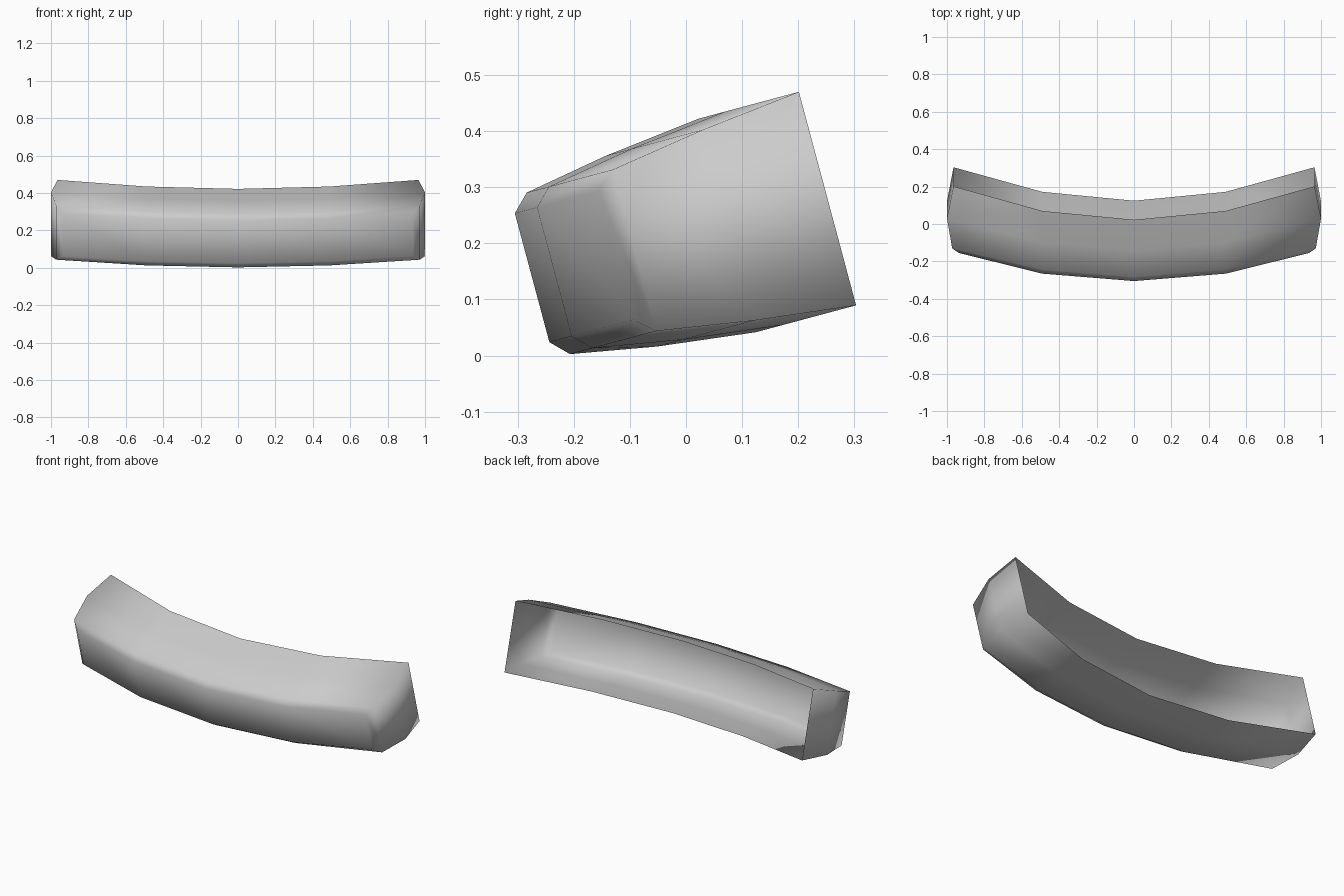
import bpy
import bmesh
from math import radians
from mathutils import Matrix

cube = bpy.data.objects.get("Cube")
if cube:
    bpy.data.objects.remove(cube, do_unlink=True)

# Plain grey finish
grey = bpy.data.materials.new("light grey")
grey.use_nodes = True
colour = (0.6, 0.6, 0.6, 1)
grey.diffuse_color = colour
grey.node_tree.nodes["Principled BSDF"].inputs["Base Color"].default_value = colour

MID_HEIGHT = 0.205
INNER_X = 0.49

# Cross loops from the open back to the front face:
# half height, depth at centre, depth part way, depth at end, end x
LOOPS = [
    (0.197, 0.131, 0.180, 0.316, 0.965),
    (0.176, -0.046, 0.001, 0.133, 1.0),
    (0.149, -0.199, -0.158, -0.040, 0.972),
    (0.119, -0.229, -0.188, -0.074, 0.935),
]


def add_loop(bm, half, centre, inner, end, end_x):
    """Closed loop: top edge left to right, then bottom edge back again."""
    row = [(-end_x, end), (-INNER_X, inner), (0, centre),
           (INNER_X, inner), (end_x, end)]
    top = [bm.verts.new((x, y, MID_HEIGHT + half)) for x, y in row]
    bottom = [bm.verts.new((x, y, MID_HEIGHT - half)) for x, y in reversed(row)]
    return top + bottom


bm = bmesh.new()
loops = [add_loop(bm, *values) for values in LOOPS]

# Top, bottom, ends and chamfer
for back, front in zip(loops, loops[1:]):
    count = len(back)
    for i in range(count):
        j = (i + 1) % count
        bm.faces.new((front[i], front[j], back[j], back[i]))

# Front face
face = loops[-1]
for i in range(len(face) // 2 - 1):
    bm.faces.new((face[i], face[-1 - i], face[-2 - i], face[i + 1]))

# Lean the whole shell back
bm.transform(Matrix.Rotation(radians(15), 4, "X"))
for f in bm.faces:
    f.smooth = True

mesh = bpy.data.meshes.new("curved_shell")
bm.to_mesh(mesh)
bm.free()
mesh.materials.append(grey)
shell = bpy.data.objects.new("curved_shell", mesh)
bpy.context.collection.objects.link(shell)
